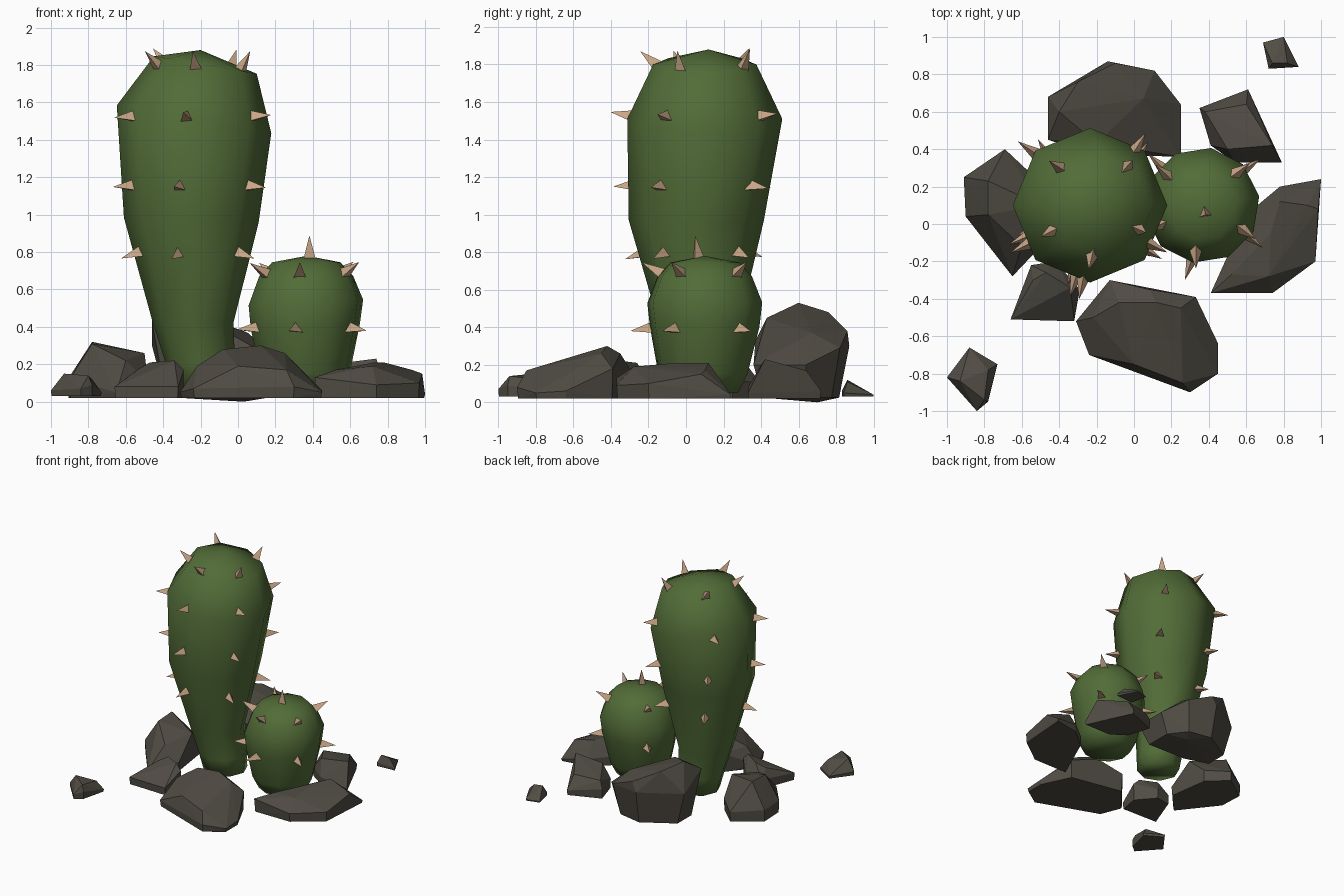
import bpy, bmesh, math
from mathutils import Vector, Matrix
from mathutils.bvhtree import BVHTree

cube = bpy.data.objects.get("Cube")
if cube:
    bpy.data.objects.remove(cube)


def material(name, rgb):
    mat = bpy.data.materials.new(name)
    mat.use_nodes = True
    mat.diffuse_color = (*rgb, 1)
    node = next(n for n in mat.node_tree.nodes if n.type == 'BSDF_PRINCIPLED')
    node.inputs["Base Color"].default_value = (*rgb, 1)
    return mat


GREEN = material("cactus green", (.084, .15, .039))
TAN = material("spine tan", (.58, .38, .24))
STONE = material("dark stone", (.08, .072, .057))


def add_object(name, bm, mat):
    bmesh.ops.recalc_face_normals(bm, faces=bm.faces)
    mesh = bpy.data.meshes.new(name)
    bm.to_mesh(mesh)
    bm.free()
    mesh.materials.append(mat)
    obj = bpy.data.objects.new(name, mesh)
    bpy.context.collection.objects.link(obj)


def cactus(name, rings, apex, sides, turn):
    """Loft tilted rings of (x, y, radius, z, slope), close with a pole and a base."""
    bm = bmesh.new()
    loops = []
    for x, y, r, z, slope in rings:
        angles = [math.tau * (i + turn) / sides for i in range(sides)]
        loops.append([bm.verts.new((x + r * math.cos(a), y + r * math.sin(a),
                                    z + slope * r * math.cos(a))) for a in angles])
    for low, high in zip(loops, loops[1:]):
        for i in range(sides):
            j = (i + 1) % sides
            bm.faces.new((low[i], low[j], high[j], high[i]))
    tip = bm.verts.new(apex)
    for i in range(sides):
        bm.faces.new((loops[-1][i], loops[-1][(i + 1) % sides], tip))
    bm.faces.new(loops[0][::-1])
    for face in bm.faces:
        face.smooth = True
    bmesh.ops.recalc_face_normals(bm, faces=bm.faces)
    tree = BVHTree.FromBMesh(bm)
    add_object(name, bm, GREEN)
    return tree


def spines(name, tree, rays, length, width):
    """Plant a three-sided spine where each ray leaves the cactus."""
    bm = bmesh.new()
    for origin, direction in rays:
        hit, normal, _, _ = tree.ray_cast(origin, direction)
        if hit is None:
            continue
        if normal.dot(direction) < 0:
            normal = -normal
        aim = (normal + direction.normalized()).normalized()
        place = Matrix.Translation(hit + aim * length * .4)
        turn = aim.to_track_quat('Z', 'Y').to_matrix().to_4x4()
        bmesh.ops.create_cone(bm, cap_ends=True, segments=3, radius1=width,
                              radius2=0, depth=length, matrix=place @ turn)
    add_object(name, bm, TAN)


def ring_rays(x, y, z, angles, rise=0, twist=0):
    return [(Vector((x, y, z)),
             Vector((math.cos(math.radians(a + twist)),
                     math.sin(math.radians(a + twist)), rise)))
            for a in angles]


def rock(name, rim, peaks, floor=.02, inset=.98):
    """Convex faceted stone from its widest rim, its peaks and an inset flat base."""
    bm = bmesh.new()
    centre = sum((Vector(p) for p in rim), Vector()) / len(rim)
    for p in rim:
        foot = centre.lerp(Vector(p), inset)
        bm.verts.new(p)
        bm.verts.new((foot.x, foot.y, floor))
    for p in peaks:
        bm.verts.new(p)
    hull = bmesh.ops.convex_hull(bm, input=bm.verts)
    loose = {e for e in hull["geom_interior"] + hull["geom_unused"]
             if isinstance(e, bmesh.types.BMVert)}
    bmesh.ops.delete(bm, geom=list(loose), context='VERTS')
    add_object(name, bm, STONE)


# Tall cactus, leaning slightly as it rises
columns = (210, 265, 330, 52, 134)
tall = cactus("tall_cactus", [
    (-.18, .09, .17, .06, 0), (-.2, .08, .185, .2, 0), (-.24, .07, .215, .42, 0),
    (-.25, .055, .36, .97, -.04), (-.235, .1, .413, 1.51, -.18),
    (-.175, .1, .275, 1.8, -.17)], (-.2, .12, 1.88), 8, 0)
rays = ring_rays(-.2, .1, 1.4, columns, 1.5)
for height, rise, twist in ((.88, -.28, -10), (1.15, 0, -6), (1.52, 0, 0)):
    rays += ring_rays(-.24, .08, height, columns, rise, twist)
spines("tall_cactus_spines", tall, rays, .125, .04)

# Short round cactus
columns = (139, 43, -30, 263, 205)
short = cactus("short_cactus", [
    (.36, .09, .19, .05, 0), (.36, .09, .24, .15, 0), (.36, .1, .295, .4, .05),
    (.363, .1, .31, .53, .05), (.365, .1, .255, .67, 0), (.365, .1, .185, .745, 0)],
    (.37, .1, .78), 10, .25)
rays = ring_rays(.36, .1, .39, columns, 0, -3) + ring_rays(.36, .1, .58, columns, .43)
rays.append((Vector((.38, .06, .4)), Vector((0, 0, 1))))
spines("short_cactus_spines", short, rays, .13, .04)

# Stones around the base
rock("back_rock",
     [(-.46, .68, .3), (-.14, .87, .3), (.11, .82, .29), (.25, .64, .2),
      (.25, .36, .2), (-.2, .37, .33), (-.46, .45, .43)],
     [(-.4, .6, .53), (-.3, .76, .48), (.05, .67, .37),
      (-.1, .86, .38), (-.2, .43, .45), (.03, .7, 0)], .025, .8)
rock("left_rock",
     [(-.91, .25, .12), (-.69, .4, .1), (-.53, .25, .12), (-.48, -.1, .1),
      (-.65, -.28, .05), (-.9, .04, .12)],
     [(-.78, .23, .32), (-.78, .05, .31), (-.5, .1, .26), (-.6, -.12, .22)])
rock("front_rock",
     [(-.31, -.52, .05), (-.13, -.3, .18), (.33, -.39, .18), (.45, -.64, .06),
      (.45, -.8, .05), (.3, -.9, .08), (-.24, -.7, .07)],
     [(-.08, -.42, .28), (.12, -.42, .3), (.08, -.35, .26), (.25, -.45, .26),
      (-.22, -.5, .19), (.26, -.85, .17), (0, -.75, .19)])
rock("right_rock",
     [(.41, -.37, .13), (.74, -.37, .09), (.97, -.2, .1), (1, .24, .04),
      (.78, .2, .08), (.6, .05, .1)],
     [(.52, -.27, .17), (.72, -.28, .19), (.73, -.05, .21), (.78, .12, .21),
      (.93, .1, .17), (.985, .08, .15)])
rock("front_left_rock",
     [(-.66, -.51, .08), (-.32, -.52, .08), (-.29, -.35, .17),
      (-.42, -.2, .1), (-.55, -.22, .1)],
     [(-.54, -.3, .17), (-.34, -.34, .22), (-.47, -.26, .21)])
rock("back_right_rock",
     [(.35, .62, .1), (.61, .72, .06), (.79, .33, .05), (.54, .33, .08),
      (.41, .42, .1)],
     [(.38, .6, .16), (.74, .42, .23), (.6, .64, .17), (.5, .4, .2)])
rock("far_front_rock",
     [(-1, -.82, .06), (-.88, -.66, .05), (-.73, -.75, .05),
      (-.78, -.95, .09), (-.84, -1, .07)],
     [(-.93, -.84, .15), (-.8, -.94, .14), (-.78, -.78, .12)], .03)
rock("far_back_rock",
     [(.69, .97, .04), (.8, 1, .04), (.88, .84, .05), (.72, .83, .06)],
     [(.74, .86, .12), (.82, .86, .11)], .03)
